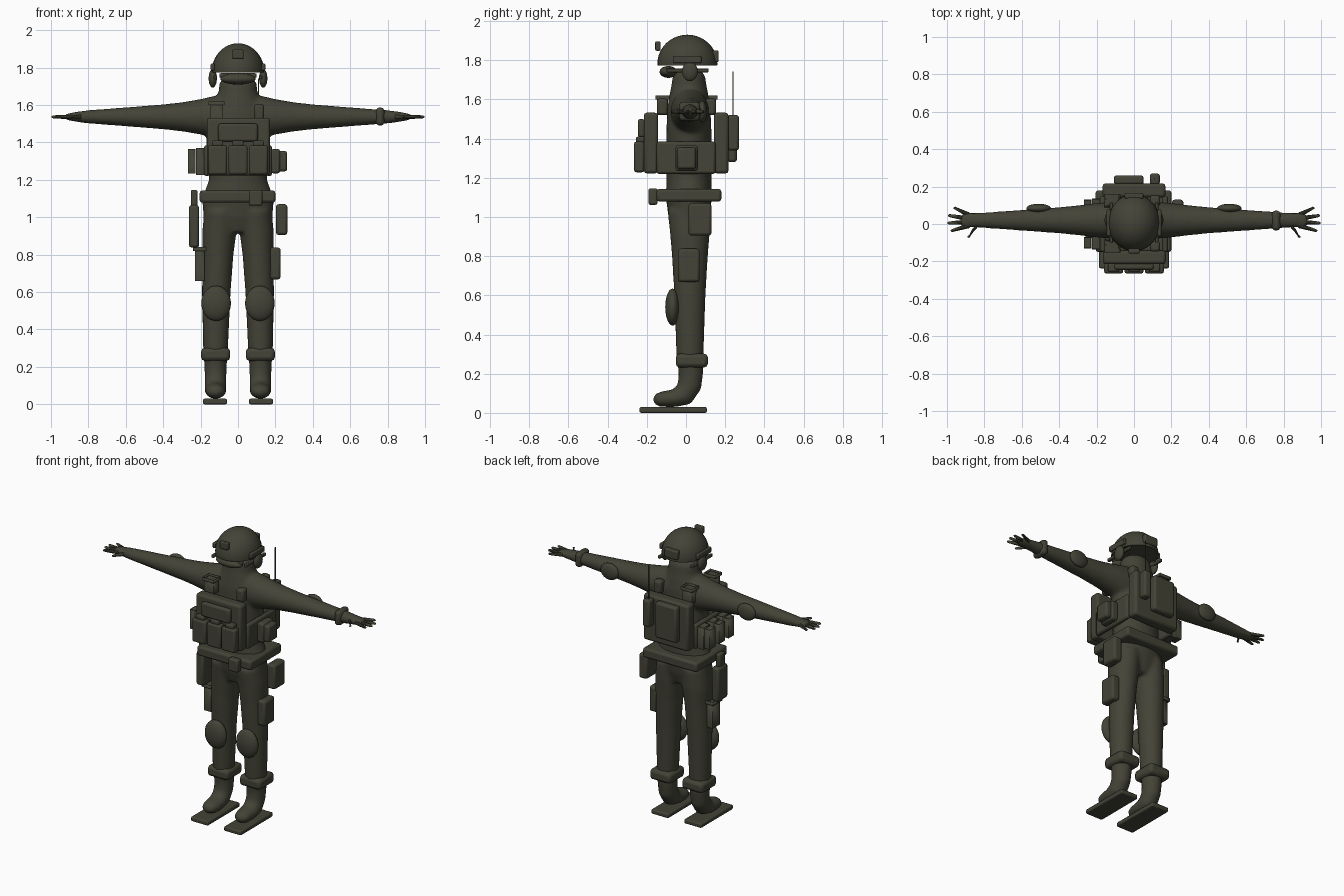
import bpy, bmesh, math
from mathutils import Vector

cube = bpy.data.objects.get("Cube")
if cube:
    bpy.data.objects.remove(cube)

olive = bpy.data.materials.new("dark_olive")
olive.use_nodes = True
COLOR = (0.056, 0.056, 0.038, 1)
olive.diffuse_color = COLOR
olive.node_tree.nodes["Principled BSDF"].inputs["Base Color"].default_value = COLOR


def finish(name, bm, bevel=0, thick=0):
    bmesh.ops.recalc_face_normals(bm, faces=bm.faces)
    for f in bm.faces:
        f.smooth = True
    me = bpy.data.meshes.new(name)
    bm.to_mesh(me)
    bm.free()
    me.materials.append(olive)
    ob = bpy.data.objects.new(name, me)
    bpy.context.collection.objects.link(ob)
    bpy.ops.object.select_all(action="DESELECT")
    ob.select_set(True)
    bpy.context.view_layer.objects.active = ob
    bpy.ops.object.shade_smooth_by_angle(angle=math.radians(35))
    if thick:
        ob.modifiers.new("wall", "SOLIDIFY").thickness = thick
    if bevel:
        m = ob.modifiers.new("round", "BEVEL")
        m.width, m.segments = bevel, 2
    return ob


def box(name, x, y, z, bevel=0.01, open_top=False):
    """Box from its (min, max) ranges; an open top leaves a thin-walled pouch."""
    bm = bmesh.new()
    bmesh.ops.create_cube(bm, size=1)
    for v in bm.verts:
        v.co = [r[0] + (c + 0.5) * (r[1] - r[0]) for c, r in zip(v.co, (x, y, z))]
    if open_top:
        bmesh.ops.delete(bm, geom=[f for f in bm.faces if f.normal.z > 0.9], context="FACES")
        return finish(name, bm, thick=0.006)
    return finish(name, bm, bevel)


def ball(name, loc, radii, cut=None):
    bm = bmesh.new()
    bmesh.ops.create_uvsphere(bm, u_segments=32, v_segments=20, radius=1)
    if cut is not None:
        g = bm.verts[:] + bm.edges[:] + bm.faces[:]
        bmesh.ops.bisect_plane(bm, geom=g, plane_co=(0, 0, cut), plane_no=(0, 0, -1), clear_outer=True)
        bmesh.ops.holes_fill(bm, edges=[e for e in bm.edges if e.is_boundary])
    for v in bm.verts:
        v.co = [l + c * r for l, c, r in zip(loc, v.co, radii)]
    return finish(name, bm)


def loft(bm, rings, side, n=24):
    """Closed tube through (x, y, z, radius along side, other radius) rings."""
    pts = [Vector(r[:3]) for r in rings]
    u, loops = Vector(side), []
    for i, r in enumerate(rings):
        t = (pts[min(i + 1, len(pts) - 1)] - pts[max(i - 1, 0)]).normalized()
        w = t.cross(u).normalized()
        angles = [2 * math.pi * k / n for k in range(n)]
        loops.append([bm.verts.new(pts[i] + u * r[3] * math.cos(a) + w * r[4] * math.sin(a)) for a in angles])
    for a, b in zip(loops, loops[1:]):
        for k in range(n):
            bm.faces.new((a[k], a[(k + 1) % n], b[(k + 1) % n], b[k]))
    bm.faces.new(loops[0])
    bm.faces.new(loops[-1])


# Clothed body: torso, legs and arms fused into one smooth skin
bm = bmesh.new()
torso = [(0.92, .12, .08), (1.0, .185, .105), (1.1, .193, .118), (1.2, .155, .115), (1.32, .16, .115),
         (1.45, .17, .115), (1.56, .155, .11), (1.63, .12, .098), (1.67, .104, .09), (1.72, .1, .083),
         (1.75, .07, .06), (1.76, .02, .02)]
loft(bm, [(0, .015, z, a, b) for z, a, b in torso], (1, 0, 0))
for s in (-1, 1):
    leg = [(.09, .015, 1.04, .09, .11), (.1, .02, .92, .092, .102), (.107, .02, .8, .083, .092),
           (.116, .02, .6, .077, .08), (.12, .02, .3, .067, .07), (.12, .025, .2, .06, .063),
           (.12, .018, .14, .058, .062), (.12, -.012, .09, .058, .058), (.12, -.06, .075, .058, .046),
           (.12, -.12, .07, .055, .04), (.12, -.15, .067, .043, .033), (.12, -.166, .066, .02, .015)]
    loft(bm, [(s * r[0], *r[1:]) for r in leg], (1, 0, 0))
    arm = [(.0, .1, .12), (.13, .098, .112), (.2, .092, .095), (.3, .08, .078), (.4, .07, .067), (.6, .056, .051),
           (.8, .042, .036), (.86, .04, .028), (.9, .044, .02), (.93, .03, .012)]
    loft(bm, [(s * x, .02, 1.537, a, b) for x, a, b in arm], (0, 1, 0))
body = finish("body", bm)
skin = body.modifiers.new("fuse", "REMESH")
skin.mode, skin.voxel_size, skin.use_smooth_shade = "VOXEL", 0.011, True
soft = body.modifiers.new("soften", "SMOOTH")
soft.iterations = 8

# Hands, pads and footwear on both sides
for s, tag in ((-1, "right"), (1, "left")):
    bm = bmesh.new()
    fingers = [((.88, .05), (.965, .085)), ((.89, .03), (.995, .045)), ((.89, .01), (.998, .005)),
               ((.88, -.01), (.98, -.035)), ((.84, -.01), (.89, -.068))]
    for (x0, y0), (x1, y1) in fingers:
        mid = ((x0 + x1) / 2, (y0 + y1) / 2)
        path = [(x0, y0, .012), (*mid, .011), (x1 - .008, y1, .008), (x1, y1, .003)]
        loft(bm, [(s * x, y, 1.537, r, r) for x, y, r in path], (0, 1, 0), 10)
    finish(tag + "_fingers", bm)
    ball(tag + "_elbow_pad", (s * .51, .083, 1.537), (.066, .025, .055))
    ball(tag + "_knee_pad", (s * .117, -.068, .54), (.079, .038, .094))

    def sided(part, x, *rest, **kw):
        return box(tag + part, sorted((s * x[0], s * x[1])), *rest, **kw)
    sided("_ankle_cuff", (.042, .197), (-.052, .112), (.232, .302), .02)
    sided("_boot_sole", (.059, .187), (-.237, .106), (0, .03), .008)
    sided("_side_panel", (.15, .182), (-.15, .15), (1.22, 1.385), .012)
    sided("_helmet_rail", (.125, .146), (-.065, .078), (1.785, 1.822), .006)
    ball(tag + "_ear_cup", (s * .135, .02, 1.742), (.022, .04, .049))
    sided("_headset_bar", (.112, .13), (-.1, .115), (1.738, 1.758), .004)

# Helmet with mounts, eyewear and chin strap
ball("helmet", (0, .007, 1.782), (.139, .153, .148), cut=-0.06)
box("helmet_front_mount", (-.03, .03), (-.157, -.13), (1.848, 1.896), .006)
box("helmet_rear_box", (-.05, .05), (.135, .167), (1.79, 1.85), .008)
ball("goggles", (0, -.09, 1.74), (.095, .045, .03))
box("goggle_bridge", (-.1, .1), (-.1, -.08), (1.745, 1.77), .008)

# Vest panels and chest pouches
box("front_plate", (-.166, .17), (-.215, -.143), (1.222, 1.532), .015)
box("back_plate", (-.168, .168), (.142, .217), (1.222, 1.532), .015)
box("admin_pouch", (-.106, .106), (-.245, -.21), (1.405, 1.5), .012)
for i, x in enumerate((-.109, 0, .109)):
    box(f"magazine_pouch_{i + 1}", (x - .051, x + .051), (-.265, -.212), (1.228, 1.385), .012)
    box(f"magazine_flap_{i + 1}", (x - .03, x + .03), (-.255, -.21), (1.38, 1.41), .008)
box("back_pouch", (-.108, .052), (.21, .26), (1.28, 1.52), .014)
box("radio", (.085, .138), (.21, .27), (1.34, 1.52), .012)
box("antenna", (.107, .113), (.237, .243), (1.51, 1.742), .001)

# Shoulder attachments: open holders on the right, soft pouches on the left
for y, tag in ((-.12, "front"), (.125, "rear")):
    box(tag + "_shoulder_holder", (-.15, -.08), (y - .028, y + .028), (1.52, 1.61), open_top=True)
    box(tag + "_shoulder_lip", (-.158, -.072), (y - .036, y + .036), (1.6, 1.62), open_top=True)
    box(tag + "_shoulder_pouch", (.085, .14), (y - .028, y + .028), (1.52, 1.605), .014)

# Side pouches
box("left_utility_pouch", (.175, .225), (-.053, .06), (1.235, 1.365), .012)
box("left_utility_cover", (.215, .262), (-.045, .05), (1.245, 1.355), .012)
for i, y in enumerate((-.1, 0, .1)):
    box(f"side_holder_{i + 1}", (-.225, -.18), (y - .036, y + .036), (1.225, 1.37), open_top=True)
    box(f"side_insert_{i + 1}", (-.268, -.228), (y - .03, y + .03), (1.235, 1.365), open_top=True)

# Belt, hip and thigh gear
box("belt", (-.205, .2), (-.15, .18), (1.078, 1.143), .014)
box("belt_buckle", (.058, .13), (-.192, -.145), (1.062, 1.146), .01)
box("left_hip_pouch", (.203, .264), (.013, .13), (.905, 1.07), .014)
box("left_thigh_pouch", (.17, .228), (-.042, .07), (.668, .838), .014)
box("holster", (-.262, -.208), (-.075, .03), (.838, 1.065), .014)
box("holster_grip", (-.252, -.217), (-.06, 0), (1.05, 1.147), .01)
box("thigh_holder", (-.23, -.178), (-.035, .045), (.66, .835), open_top=True)
box("thigh_holder_lip", (-.24, -.17), (-.045, .055), (.82, .842), open_top=True)

# Wrist watch
box("wrist_watch", (.738, .782), (-.035, .072), (1.49, 1.587), .018)
